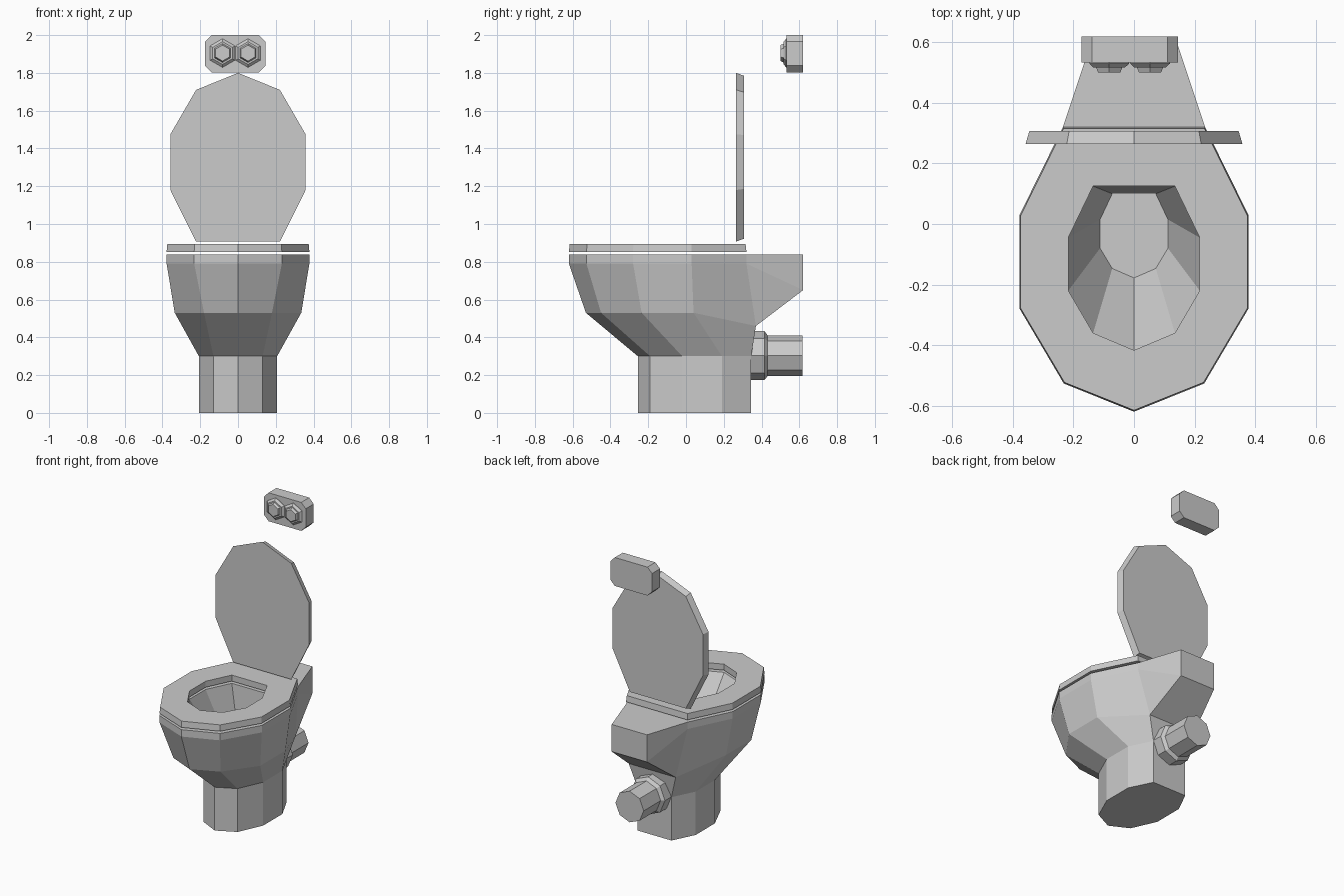
import bpy, bmesh, math

if "Cube" in bpy.data.objects:
    bpy.data.objects.remove(bpy.data.objects["Cube"])


def finish(bm, name):
    bmesh.ops.recalc_face_normals(bm, faces=bm.faces[:])
    me = bpy.data.meshes.new(name)
    bm.to_mesh(me)
    bm.free()
    ob = bpy.data.objects.new(name, me)
    bpy.context.collection.objects.link(ob)
    return ob


def bridge(bm, a, b, skip_last=False):
    n = len(a)
    for i in range(n - 1 if skip_last else n):
        j = (i + 1) % n
        bm.faces.new((a[i], a[j], b[j], b[i]))


def loft(name, rings, caps=True):
    # rings of 3D points, joined in order; without caps the last joins the first
    bm = bmesh.new()
    vs = [[bm.verts.new(p) for p in r] for r in rings]
    for a, b in zip(vs, vs[1:]):
        bridge(bm, a, b)
    if caps:
        bm.faces.new(vs[0])
        bm.faces.new(vs[-1])
    else:
        bridge(bm, vs[-1], vs[0])
    return finish(bm, name)


def full(half):
    # half outline runs from back right to front centre
    return half + [(-x, y) for x, y in half[-2::-1]]


def at_z(half, z, s=1.0, cy=-0.15):
    return [(x * s, cy + (y - cy) * s, z) for x, y in full(half)]


def poly_y(n, r, y, cx, cz):
    return [(cx + r * math.sin(2 * math.pi * i / n), y,
             cz + r * math.cos(2 * math.pi * i / n)) for i in range(n)]


outer = [(.235, .32), (.378, .03), (.378, -.28), (.232, -.527), (0, -.62)]
middle = [(.18, .37), (.335, .04), (.335, -.235), (.18, -.45), (0, -.53)]
foot = [(.13, .345), (.207, .19), (.207, -.02), (.13, -.19), (0, -.255)]
hole = [(.135, .125), (.217, -.045), (.217, -.22), (.135, -.36), (0, -.417)]
sump = [(.072, .1), (.112, .015), (.112, -.08), (.072, -.147), (0, -.178)]

# Bowl with inner basin, pedestal and rear shelf
bm = bmesh.new()
rings = [at_z(sump, .52), at_z(hole, .838), at_z(outer, .838), at_z(outer, .79),
         at_z(middle, .53), at_z(foot, .30), at_z(foot, 0)]
for k in (0, -1):
    x, y, z = rings[4][k]
    rings[4][k] = (x, y, .46)
v = [[bm.verts.new(p) for p in r] for r in rings]
for k in range(len(v) - 1):
    bridge(bm, v[k], v[k + 1], skip_last=k in (2, 3))
bm.faces.new(v[0])
bm.faces.new(v[-1])
top = [bm.verts.new((s * .135, .62, .838)) for s in (1, -1)]
low = [bm.verts.new((s * .135, .62, .65)) for s in (1, -1)]
for k, e in ((0, 0), (-1, 1)):
    bm.faces.new((v[2][k], top[e], low[e], v[3][k]))
    bm.faces.new((v[3][k], low[e], v[4][k]))
bm.faces.new((v[2][0], v[2][-1], top[1], top[0]))
bm.faces.new((top[0], top[1], low[1], low[0]))
bm.faces.new((low[0], low[1], v[4][-1], v[4][0]))
finish(bm, "bowl")

# Seat ring
loft("seat", [at_z(outer, .853), at_z(outer, .895, .99),
              at_z(hole, .895), at_z(hole, .853)], caps=False)

# Raised lid, slightly smaller at the back
lid = [(.222, .907), (.358, 1.18), (.358, 1.475), (.222, 1.71), (0, 1.8)]
loft("lid", [[(x * s, y, 1.353 + (z - 1.353) * s) for x, z in full(lid)]
             for y, s in ((.265, 1), (.308, .965))])

# Waste pipe with collar
loft("waste_pipe", [poly_y(8, r, y, 0, .303) for r, y in
                    ((.13, .32), (.13, .415), (.108, .432), (.108, .617))])

# Flush plate with cut corners
x0, x1, z0, z1, c = -.174, .146, 1.803, 2.0, .035
plate = [(x0 + c, z0), (x1 - c, z0), (x1, z0 + c), (x1, z1 - c),
         (x1 - c, z1), (x0 + c, z1), (x0, z1 - c), (x0, z0 + c)]
loft("flush_plate", [[(x, y, z) for x, z in plate] for y in (.533, .62)])

# Two hexagonal flush buttons
for side, cx in (("left", -.082), ("right", .053)):
    loft("flush_button_" + side, [poly_y(6, r, y, cx, 1.905) for r, y in
                                  ((.076, .54), (.076, .53), (.06, .517),
                                   (.05, .517), (.042, .5))])
